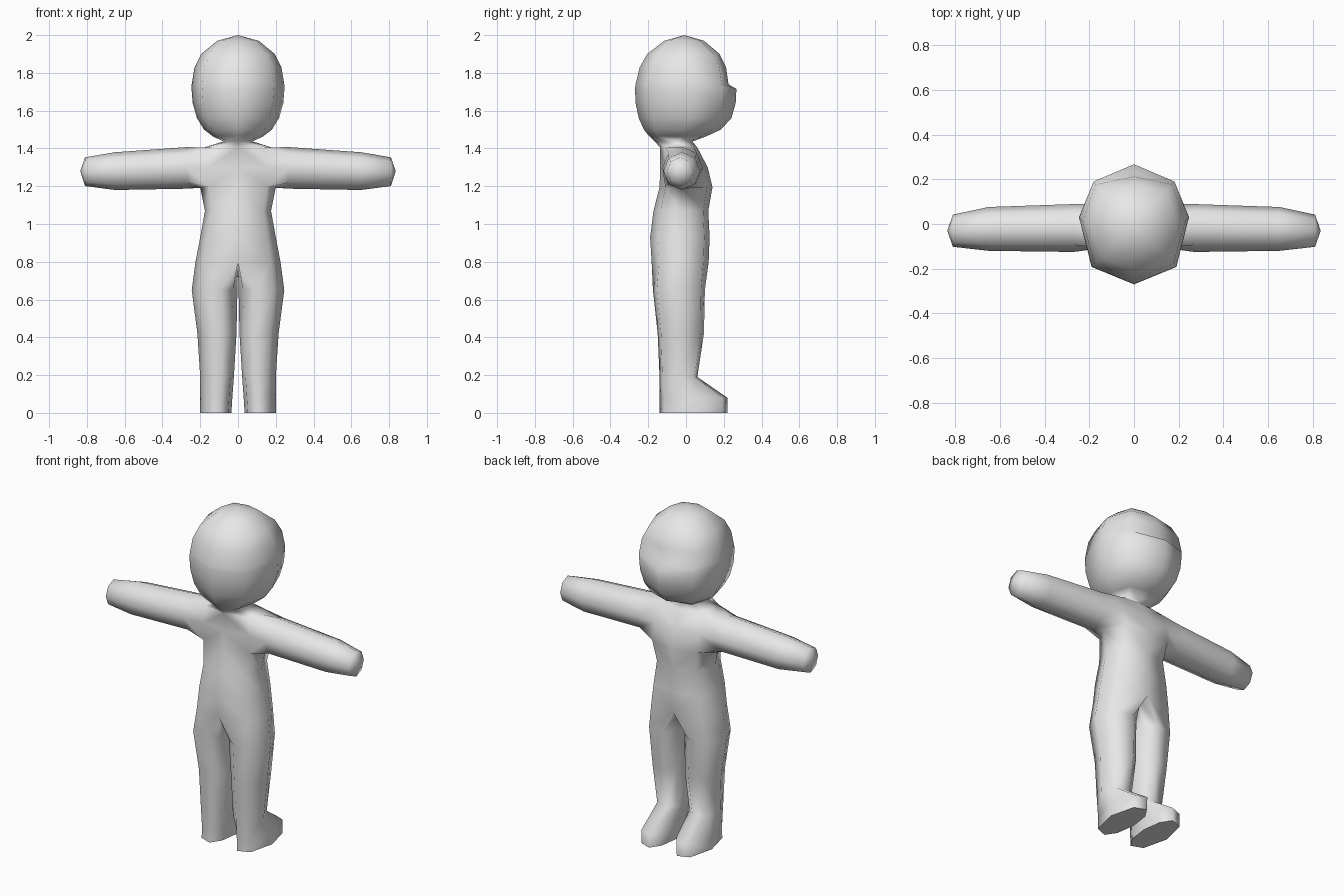
import bpy, bmesh, math

if "Cube" in bpy.data.objects:
    bpy.data.objects.remove(bpy.data.objects["Cube"])

bm = bmesh.new()


def face(*verts):
    f = bm.faces.new(verts)
    f.smooth = True
    return f


def half_ring(z, w, yc, yf, yb, ridge=0):
    """Five points from the face side (+y) round the right flank to the back."""
    f, b = yf - yc, yb - yc
    pts = [(0, yf + ridge), (.74 * w, yc + .82 * f), (w, yc),
           (.77 * w, yc + .74 * b), (0, yb)]
    return [bm.verts.new((x, y, z)) for x, y in pts]


def bridge(a, b):
    n = len(a)
    for i in range(n):
        face(a[i], a[(i + 1) % n], b[(i + 1) % n], b[i])


# Torso, neck and head: z, half width, side y, face y, back y, face ridge
ROWS = [
    (.80, .225, -.03, .12, -.182), (.93, .20, -.03, .125, -.19),
    (1.07, .175, -.03, .118, -.172), (1.195, .20, -.022, .14, -.14),
    (1.30, .20, -.022, .115, -.137), (1.405, .18, -.025, .06, -.137),
    (1.437, .078, -.05, .035, -.165), (1.465, .135, -.02, .11, -.195),
    (1.50, .18, 0, .17, -.223, .015), (1.56, .217, .02, .20, -.25, .04),
    (1.64, .24, .03, .217, -.267, .046), (1.715, .246, .03, .222, -.27, .045),
    (1.74, .245, .03, .225, -.267), (1.83, .23, .015, .212, -.245),
    (1.90, .195, 0, .178, -.205), (1.97, .11, -.01, .095, -.115),
]
rings = [half_ring(*r) for r in ROWS]
for k in range(len(rings) - 1):
    a, b = rings[k], rings[k + 1]
    for i in range(4):
        if not (k in (3, 4) and i in (1, 2)):      # leave the arm opening
            face(a[i], a[i + 1], b[i + 1], b[i])
crown = bm.verts.new((0, -.01, 2.0))
for i in range(4):
    face(rings[-1][i], rings[-1][i + 1], crown)

# Arm: grown from the eight points around the shoulder opening
lo, mid, hi = rings[3:6]
arm = [lo[1], lo[2], lo[3], mid[3], hi[3], hi[2], hi[1], mid[1]]
bm.verts.remove(mid[2])
for x, yc, zc, ry, rz in [(.27, -.018, 1.297, .107, .11), (.65, -.022, 1.28, .098, .10),
                          (.81, -.03, 1.277, .072, .076)]:
    new = []
    for i in range(8):
        t = math.radians(-45 - 45 * i)
        new.append(bm.verts.new((x, yc + ry * math.cos(t), zc + rz * math.sin(t))))
    bridge(arm, new)
    arm = new
tip = bm.verts.new((.835, -.03, 1.28))
for i in range(8):
    face(arm[i], arm[(i + 1) % 8], tip)

# Leg and foot: hip half ring closed by three crotch points
leg = rings[0] + [bm.verts.new(p) for p in [(0, -.10, .785), (0, -.03, .775), (0, .05, .785)]]
SECTION = [(-.3, 1), (.55, .85), (1, 0), (.55, -.85), (-.3, -1), (-.8, -.65), (-1, 0), (-.8, .65)]
for z, xi, xo, yf, yb in [(.65, .003, .245, .10, -.175), (.42, .008, .215, .095, -.15),
                          (.19, .022, .20, .06, -.14), (.08, .03, .20, .22, -.14),
                          (0, .035, .20, .22, -.14)]:
    cx, rx, cy, ry = (xi + xo) / 2, (xo - xi) / 2, (yf + yb) / 2, (yf - yb) / 2
    new = [bm.verts.new((cx + rx * u, cy + ry * v, z)) for u, v in SECTION]
    bridge(leg, new)
    leg = new
sole = face(*leg)
sole.smooth = False
for e in sole.edges:
    e.smooth = False

bmesh.ops.recalc_face_normals(bm, faces=bm.faces[:])
mesh = bpy.data.meshes.new("figure_body")
bm.to_mesh(mesh)
bm.free()
body = bpy.data.objects.new("figure_body", mesh)
bpy.context.collection.objects.link(body)

# Left half
mirror = body.modifiers.new("mirror", 'MIRROR')
mirror.use_clip = True
mirror.merge_threshold = .001

# Colour
grey = bpy.data.materials.new("light grey")
grey.diffuse_color = (.8, .8, .8, 1)
grey.use_nodes = True
grey.node_tree.nodes["Principled BSDF"].inputs["Base Color"].default_value = grey.diffuse_color
mesh.materials.append(grey)
